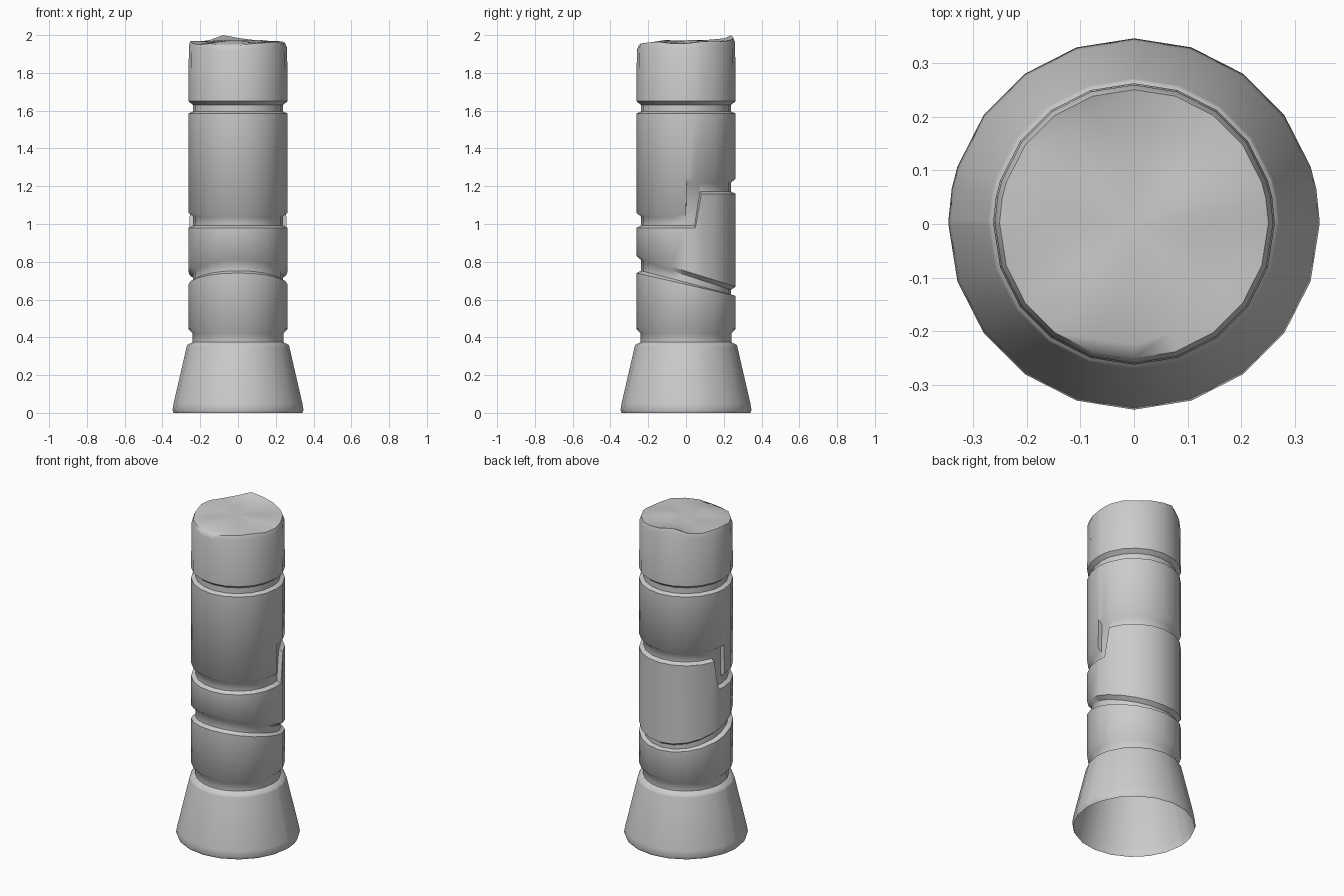
import bpy, bmesh
from math import sin, cos, radians

if "Cube" in bpy.data.objects:
    bpy.data.objects.remove(bpy.data.objects["Cube"])

R = 0.263      # shaft radius
RG = 0.238     # radius at the bottom of the grooves

# columns of vertices: 20 sides, with extra columns where the groove steps up
angles = sorted([k * 18 for k in range(20)] + [1, 11, 169, 179])


def step_groove(a):
    """Lower and upper edge of the stepped groove at angle a."""
    low = 1.16 if 18 <= a <= 162 else 0.98
    high = 1.23 if 1 <= a <= 179 else 1.05
    return low, high


def groove(low, high):
    """Four profile points (radius, z) of one groove."""
    d = min(0.02, (high - low) * 0.3)
    return [(R, low), (RG, low + d * 0.6), (RG, high - d * 0.6), (R, high + 0.01)]


# broken rim: height every 18 degrees, starting at +x and running by +y
rim = [1.955, 1.965, 1.97, 1.965, 1.975, 1.985, 2.0, 1.975, 1.965, 1.97,
       1.97, 1.955, 1.95, 1.955, 1.945, 1.945, 1.955, 1.96, 1.965, 1.955]


def rim_z(a):
    i, f = int(a // 18), (a % 18) / 18
    return rim[i] * (1 - f) + rim[(i + 1) % 20] * f


def profile(a):
    """Column profile from the base to the middle of the broken top."""
    y = sin(radians(a)) * R
    z = rim_z(a)
    pts = [(0.34, 0.0), (0.347, 0.015), (0.341, 0.05), (0.272, 0.35), (0.268, 0.36),
           (0.24, 0.375), (0.24, 0.42), (R, 0.445)]
    pts += groove(0.68 - 0.23 * y, 0.74 - 0.31 * y)
    pts += groove(*step_groove(a))
    pts += groove(1.585, 1.64)
    chip = 0.012 * sin(radians(a * 3 + 40))
    pts += [(R - 0.003, z - 0.025), (R - 0.012, z),
            (0.215 + chip, 0.5 * z + 0.983), (0.12, 1.968 + chip * 0.5)]
    return pts


# broken column
bm = bmesh.new()
cols = []
for a in angles:
    c, s = cos(radians(a)), sin(radians(a))
    cols.append([bm.verts.new((r * c, r * s, z)) for r, z in profile(a)])
for i, p in enumerate(cols):
    q = cols[(i + 1) % len(cols)]
    for j in range(len(p) - 1):
        bm.faces.new((p[j], q[j], q[j + 1], p[j + 1]))
# middle of the broken top
top = bm.verts.new((0, 0, 1.97))
for i, p in enumerate(cols):
    bm.faces.new((p[-1], cols[(i + 1) % len(cols)][-1], top))
mesh = bpy.data.meshes.new("broken_column")
bm.to_mesh(mesh)
bm.free()
column = bpy.data.objects.new("broken_column", mesh)
bpy.context.collection.objects.link(column)
bpy.context.view_layer.objects.active = column
column.select_set(True)
bpy.ops.object.shade_smooth_by_angle(angle=radians(50))
